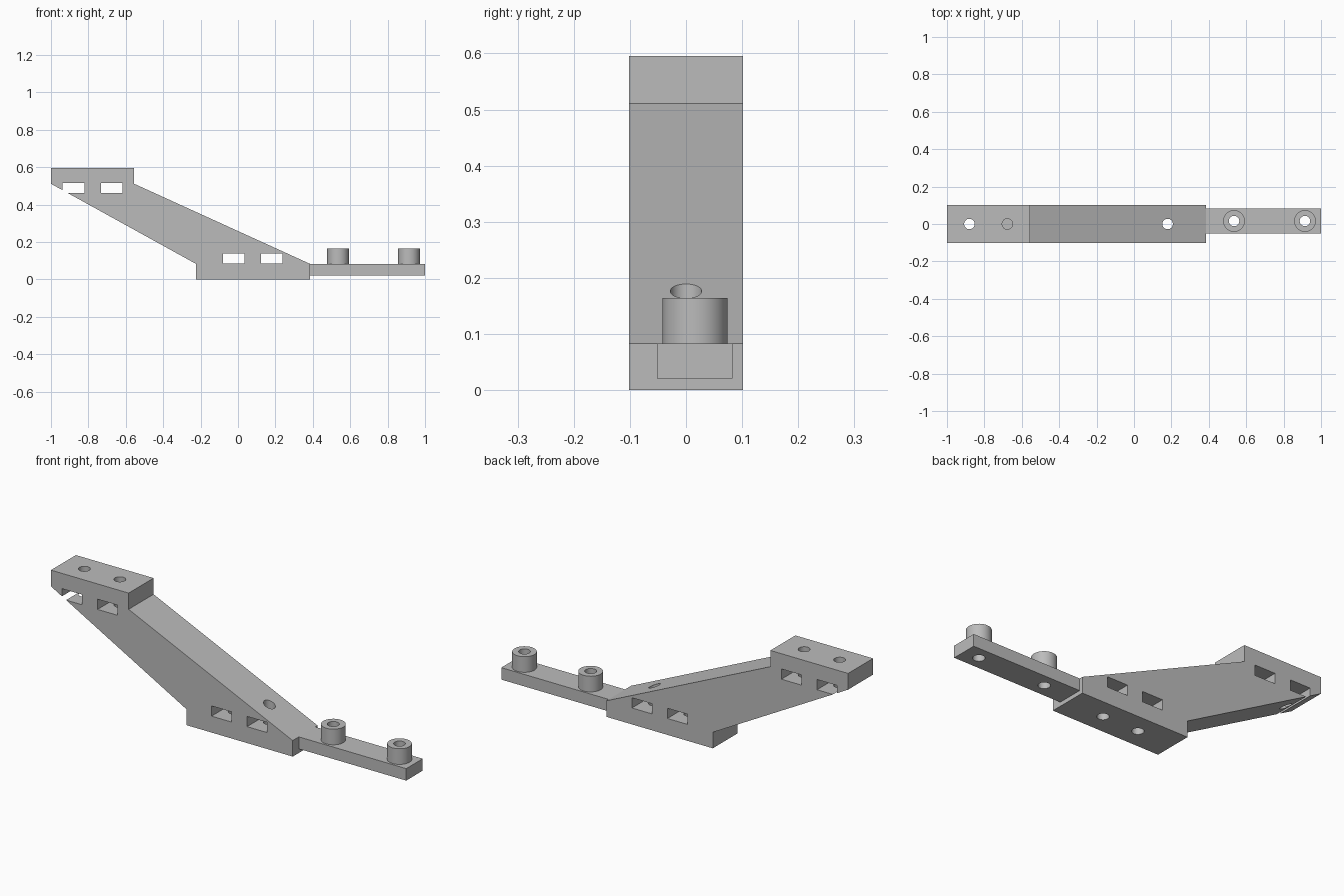
import bpy, bmesh, math

cube = bpy.data.objects.get("Cube")
if cube:
    bpy.data.objects.remove(cube, do_unlink=True)

grey = bpy.data.materials.new("light_grey")
grey.use_nodes = True
colour = (0.5, 0.5, 0.5, 1)
grey.diffuse_color = colour
grey.node_tree.nodes["Principled BSDF"].inputs["Base Color"].default_value = colour

HALF = 0.102     # half thickness of the bracket
HOLE = 0.028     # screw hole radius
PEG_Y = 0.016


def finish(name, bm):
    bmesh.ops.recalc_face_normals(bm, faces=bm.faces)
    mesh = bpy.data.meshes.new(name)
    bm.to_mesh(mesh)
    bm.free()
    mesh.materials.append(grey)
    obj = bpy.data.objects.new(name, mesh)
    bpy.context.collection.objects.link(obj)
    return obj


def prism(name, profile, y0, y1):
    bm = bmesh.new()
    face = bm.faces.new([bm.verts.new((x, y0, z)) for x, z in profile])
    ext = bmesh.ops.extrude_face_region(bm, geom=[face])["geom"]
    verts = [v for v in ext if isinstance(v, bmesh.types.BMVert)]
    bmesh.ops.translate(bm, vec=(0, y1 - y0, 0), verts=verts)
    return finish(name, bm)


def box(name, x0, x1, y0, y1, z0, z1):
    return prism(name, [(x0, z0), (x1, z0), (x1, z1), (x0, z1)], y0, y1)


def cylinder(name, x, y, radius, z0, z1):
    bm = bmesh.new()
    bmesh.ops.create_cone(bm, cap_ends=True, segments=48, radius1=radius,
                          radius2=radius, depth=z1 - z0)
    bmesh.ops.translate(bm, vec=(x, y, (z0 + z1) / 2), verts=bm.verts)
    return finish(name, bm)


def cut(obj, cutters):
    for c in cutters:
        mod = obj.modifiers.new("cut_" + c.name, 'BOOLEAN')
        mod.operation = 'DIFFERENCE'
        mod.solver = 'EXACT'
        mod.object = c
    bpy.context.view_layer.update()
    graph = bpy.context.evaluated_depsgraph_get()
    mesh = bpy.data.meshes.new_from_object(obj.evaluated_get(graph))
    obj.modifiers.clear()
    obj.data = mesh
    for c in cutters:
        bpy.data.objects.remove(c, do_unlink=True)
    bpy.ops.object.select_all(action='DESELECT')
    obj.select_set(True)
    bpy.context.view_layer.objects.active = obj
    bpy.ops.object.shade_smooth_by_angle(angle=math.radians(30))


# Slanted bracket with flat pads at both ends
bracket = prism("slanted_bracket", [
    (-1, 0.595), (-0.555, 0.595), (-0.555, 0.511), (0.385, 0.083),
    (0.385, 0), (-0.225, 0), (-0.225, 0.083), (-1, 0.511)], -HALF, HALF)

# Nut slots through the sides
cutters = [box("nut_slot", x, x + 0.115, -0.2, 0.2, z, z + 0.053)
           for x, z in ((-0.937, 0.463), (-0.733, 0.463),
                        (-0.08, 0.085), (0.123, 0.085))]
# Vertical screw holes, two of them blind
cutters += [cylinder("screw_hole", x, 0, HOLE, z0, z1)
            for x, z0, z1 in ((-0.88, 0.4, 0.7), (-0.677, 0.4, 0.7),
                              (-0.022, -0.1, 0.195), (0.18, -0.1, 0.3))]
cut(bracket, cutters)

# Mounting arm and its hollow standoffs
arm = box("mounting_arm", 0.385, 1, -0.052, 0.083, 0.021, 0.083)
pegs = (0.535, 0.914)
cut(arm, [cylinder("arm_hole", x, PEG_Y, HOLE, -0.1, 0.3) for x in pegs])
for x in pegs:
    standoff = cylinder("standoff", x, PEG_Y, 0.058, 0.083, 0.164)
    cut(standoff, [cylinder("standoff_hole", x, PEG_Y, HOLE, 0, 0.3)])
